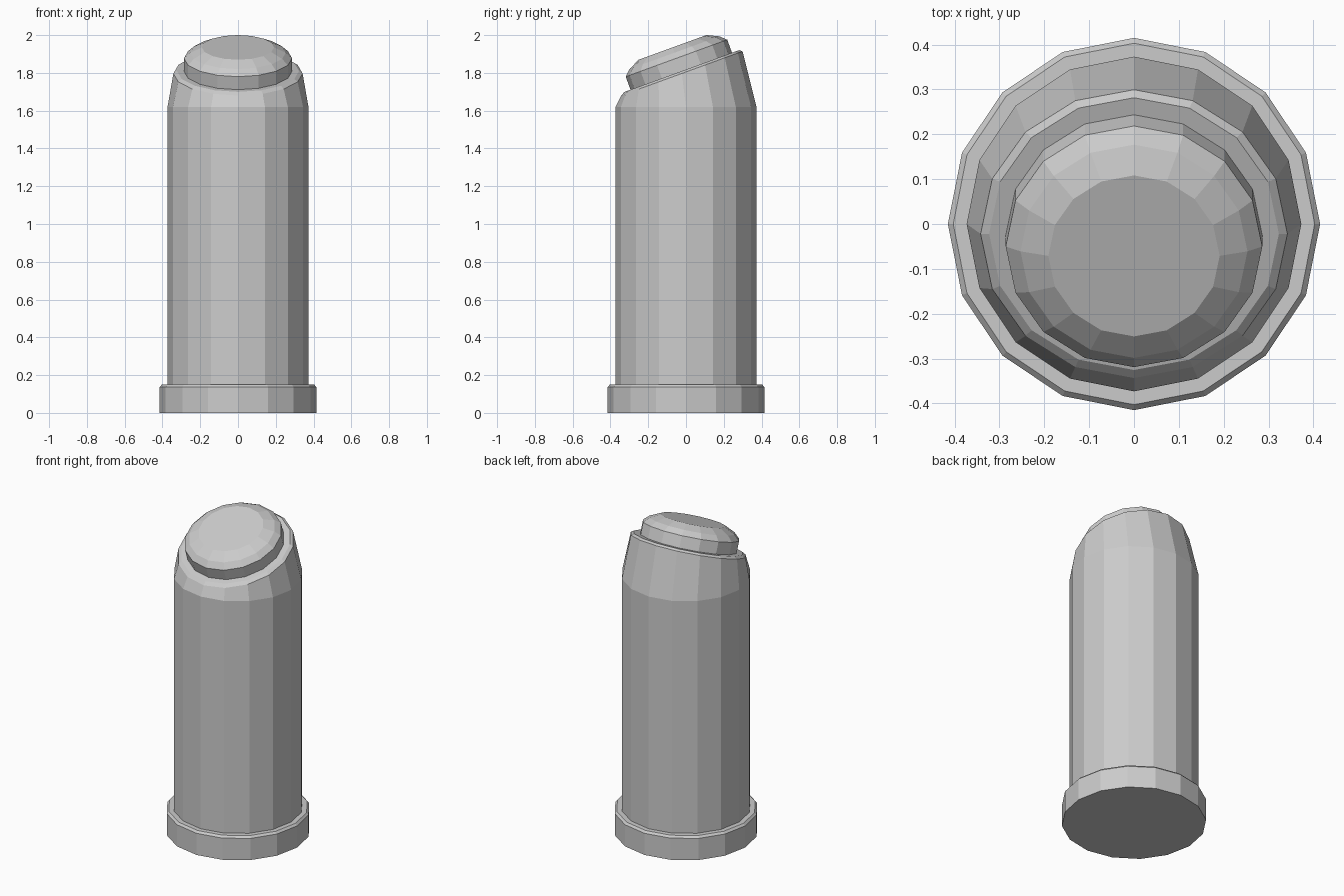
import bpy, bmesh
from math import sin, cos, radians, pi
from mathutils import Matrix, Vector

if "Cube" in bpy.data.objects:
    bpy.data.objects.remove(bpy.data.objects["Cube"])

SIDES = 16
TILT = radians(20)


def ring(y, z, r, tilt=0.0):
    """Points of a 16-sided ring centred at (0, y, z), tilted towards the front."""
    rot = Matrix.Rotation(tilt, 3, 'X')
    return [Vector((0, y, z)) + rot @ Vector((r * cos(2 * pi * i / SIDES),
                                              r * sin(2 * pi * i / SIDES), 0))
            for i in range(SIDES)]


def loft(name, rings):
    """Flat-faced closed solid through a stack of rings."""
    bm = bmesh.new()
    loops = [[bm.verts.new(p) for p in pts] for pts in rings]
    for a, b in zip(loops, loops[1:]):
        for i in range(SIDES):
            j = (i + 1) % SIDES
            bm.faces.new((a[i], a[j], b[j], b[i]))
    bm.faces.new(loops[0][::-1])
    bm.faces.new(loops[-1])
    bmesh.ops.recalc_face_normals(bm, faces=bm.faces)
    mesh = bpy.data.meshes.new(name)
    bm.to_mesh(mesh)
    bm.free()
    obj = bpy.data.objects.new(name, mesh)
    bpy.context.collection.objects.link(obj)
    return obj


# Foot collar with a small bevel on its upper edge
loft("base_collar", [ring(0, 0, 0.415), ring(0, 0.137, 0.415), ring(0, 0.15, 0.403)])

# Post shaft, tapering to a slanted, bevelled rim
loft("post_body", [ring(0, 0.13, 0.373), ring(0, 1.62, 0.373),
                   ring(-0.022, 1.797, 0.342, TILT), ring(-0.022, 1.81, 0.323, TILT)])

# Slanted domed cap: (distance along the tilted axis, radius)
profile = [(-0.02, 0.286), (0.071, 0.286), (0.102, 0.253), (0.132, 0.191)]
loft("domed_cap", [ring(-0.026 - d * sin(TILT), 1.811 + d * cos(TILT), r, TILT)
                   for d, r in profile])
